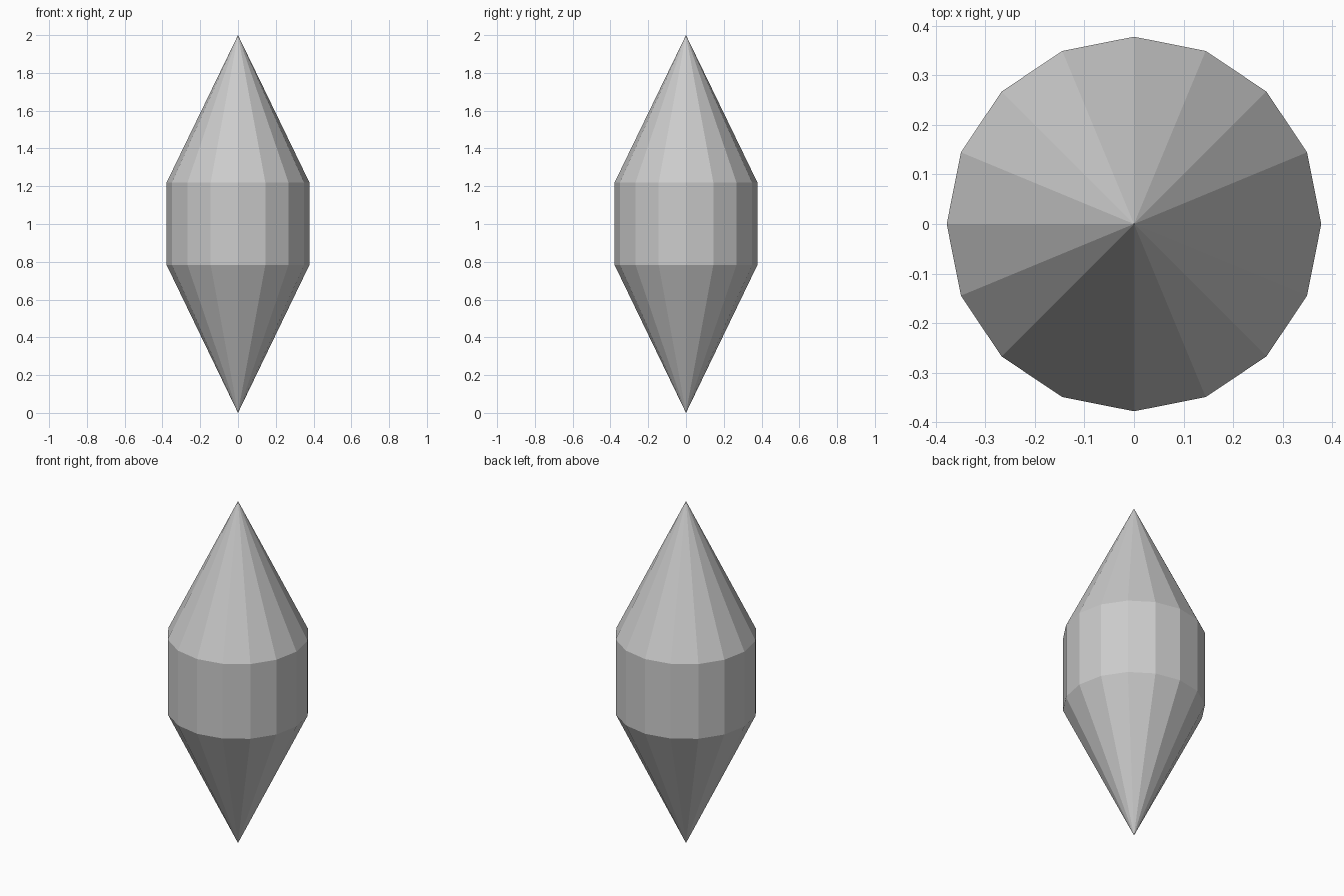
import bpy
import bmesh
from math import cos, sin, tau

if "Cube" in bpy.data.objects:
    bpy.data.objects.remove(bpy.data.objects["Cube"])

SIDES = 16
RADIUS = 0.378
LOW, HIGH, TOP = 0.783, 1.22, 2.0

bm = bmesh.new()


def ring(z):
    return [bm.verts.new((RADIUS * cos(tau * i / SIDES), RADIUS * sin(tau * i / SIDES), z))
            for i in range(SIDES)]


# Two rings for the straight band, plus a point at each end
lower, upper = ring(LOW), ring(HIGH)
bottom_tip = bm.verts.new((0, 0, 0))
top_tip = bm.verts.new((0, 0, TOP))

for i in range(SIDES):
    j = (i + 1) % SIDES
    bm.faces.new((bottom_tip, lower[j], lower[i]))          # lower cone
    bm.faces.new((lower[i], lower[j], upper[j], upper[i]))  # straight band
    bm.faces.new((upper[i], upper[j], top_tip))             # upper cone

mesh = bpy.data.meshes.new("pointed_crystal")
bm.to_mesh(mesh)
bm.free()
bpy.context.collection.objects.link(bpy.data.objects.new("pointed_crystal", mesh))
